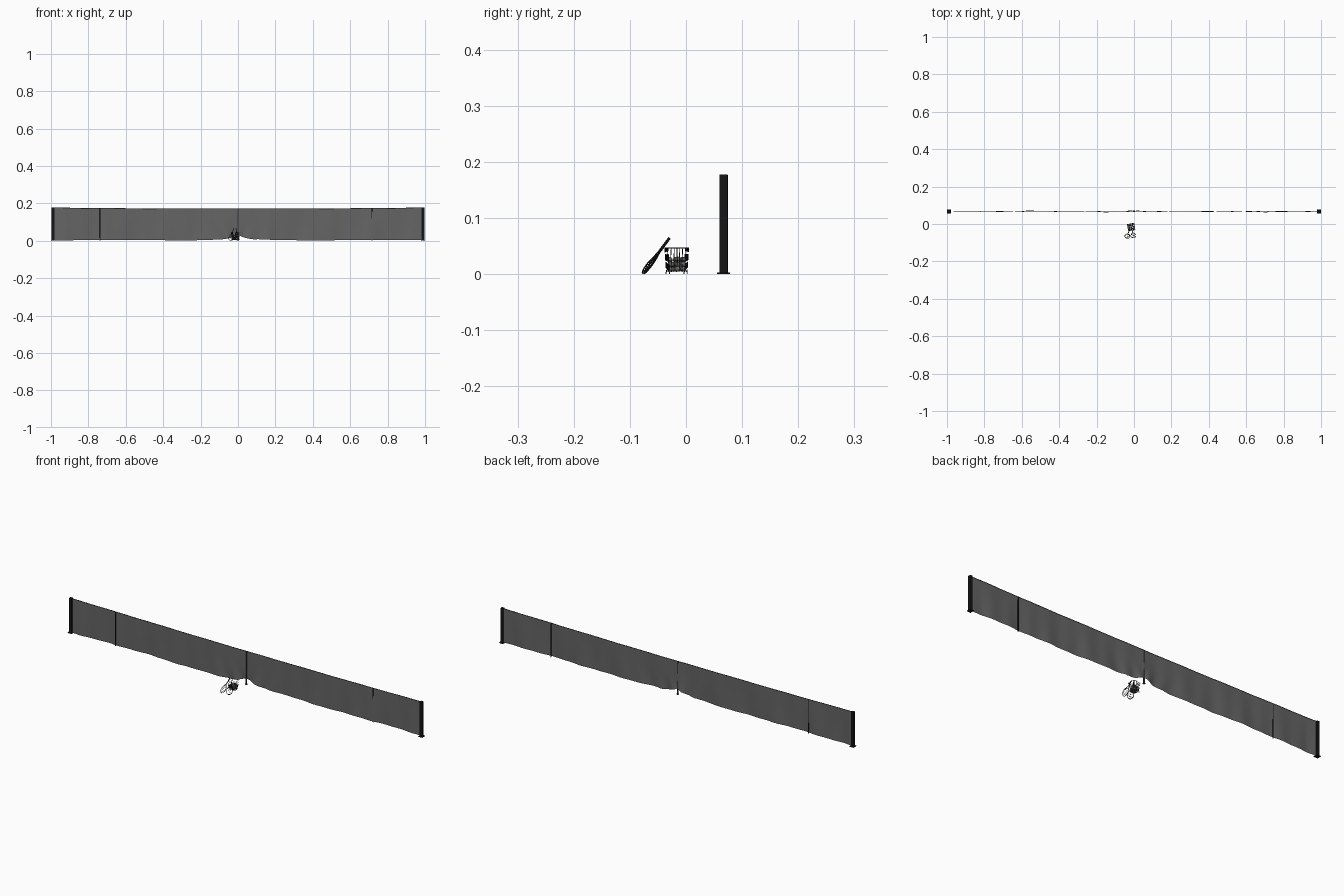
import bpy, bmesh, math, random
from mathutils import Vector, Matrix

if "Cube" in bpy.data.objects:
    bpy.data.objects.remove(bpy.data.objects["Cube"])
random.seed(4)
NET_Y = 0.067


def material(name, v):
    m = bpy.data.materials.new(name)
    m.diffuse_color = (v, v, v, 1)
    m.use_nodes = True
    m.node_tree.nodes["Principled BSDF"].inputs["Base Color"].default_value = m.diffuse_color
    return m


black, grey, dark = material("black", 0.008), material("net_grey", 0.13), material("dark", 0.04)


def finish(bm, name, mat, smooth=False):
    me = bpy.data.meshes.new(name)
    bm.to_mesh(me)
    bm.free()
    me.materials.append(mat)
    for p in me.polygons:
        p.use_smooth = smooth
    ob = bpy.data.objects.new(name, me)
    bpy.context.collection.objects.link(ob)
    return ob


def box(name, size, loc, mat, bevel=0):
    bm = bmesh.new()
    bmesh.ops.create_cube(bm, size=1)
    bmesh.ops.scale(bm, vec=size, verts=bm.verts)
    bmesh.ops.translate(bm, vec=loc, verts=bm.verts)
    ob = finish(bm, name, mat)
    if bevel:
        b = ob.modifiers.new("bevel", 'BEVEL')
        b.width, b.segments = bevel, 2
    return ob


def wires(name, paths, radius, mat, matrix=None):
    """Round wires; paths = list of (points, closed)."""
    cu = bpy.data.curves.new(name, 'CURVE')
    cu.dimensions = '3D'
    cu.bevel_depth, cu.bevel_resolution, cu.use_fill_caps = radius, 1, True
    for pts, closed in paths:
        s = cu.splines.new('POLY')
        s.points.add(len(pts) - 1)
        for p, q in zip(s.points, pts):
            p.co = (*q, 1)
        s.use_cyclic_u = closed
    cu.materials.append(mat)
    ob = bpy.data.objects.new(name, cu)
    bpy.context.collection.objects.link(ob)
    if matrix:
        ob.matrix_world = matrix
    return ob


# Net: sagging top, wrinkled cloth, bottom gathered up at the centre strap
def top_z(x):
    return 0.1705 + 0.006 * x * x


def bottom_z(x):
    return 0.002 + 0.030 * math.exp(-abs(x) / 0.05) + 0.0015 * (1 + math.sin(9 * x + 1)) * (abs(x) > 0.1)


def net_y(x, t):
    a = 0.0007 + 0.0018 * t
    fold = math.sin(23 * x + 1.5 * t) + 0.6 * math.sin(57 * x + 2) + 0.5 * math.sin(8 * x)
    gather = 0.004 * t ** 3 * math.exp(-abs(x) / 0.12) * math.sin(60 * abs(x) ** 0.8 + 5 * t)
    edge = min(1, (0.985 - abs(x)) / 0.06)
    return NET_Y + (a * fold + gather) * edge


bm = bmesh.new()
NX, NZ = 320, 16
rows = []
for i in range(NX + 1):
    x = -0.983 + 1.966 * i / NX
    col = []
    for j in range(NZ + 1):
        t = j / NZ
        col.append(bm.verts.new((x, net_y(x, t), top_z(x) + (bottom_z(x) - top_z(x)) * t)))
    rows.append(col)
for a, b in zip(rows, rows[1:]):
    for j in range(NZ):
        bm.faces.new((a[j], a[j + 1], b[j + 1], b[j]))
finish(bm, "net", grey, True)

# Top cable and centre strap
xs = [-0.983 + 1.966 * i / 60 for i in range(61)]
wires("top_cable", [([(x, net_y(x, 0), top_z(x)) for x in xs], False)], 0.0012, dark)
box("centre_strap", (0.007, 0.004, 0.17), (0, NET_Y, 0.085), dark)
box("strap_anchor", (0.010, 0.008, 0.004), (0, NET_Y, 0.002), dark)

# Posts with base plates and caps
for sx, side in ((-1, "left"), (1, "right")):
    x = sx * 0.989
    box(side + "_post", (0.015, 0.015, 0.178), (x, NET_Y, 0.089), black, 0.0015)
    box(side + "_post_base", (0.022, 0.023, 0.003), (x, NET_Y, 0.0015), black)

# Singles sticks
for x, side in ((-0.737, "left"), (0.716, "right")):
    wires(side + "_net_stick", [([(x, NET_Y, 0), (x, NET_Y, top_z(x))], False)], 0.0026, black)

# Wire basket
BM = Matrix.Translation((-0.015, -0.0165, 0)) @ Matrix.Rotation(math.radians(10), 4, 'Z')
Z0, Z1 = 0.004, 0.047


def half(z):
    return 0.0162 + 0.0024 * (z - Z0) / (Z1 - Z0)


def ring(z):
    h = half(z)
    return [(-h, -h, z), (h, -h, z), (h, h, z), (-h, h, z)]


N = 7
bars = []
for k in range(N + 1):
    u = -1 + 2 * k / N
    a, b = half(Z0), half(Z1)
    for s in (-1, 1):
        bars.append(([(u * a, s * a, Z0), (u * b, s * b, Z1)], False))
        bars.append(([(s * a, u * a, Z0), (s * b, u * b, Z1)], False))
    bars.append(([(u * a, -a, Z0), (u * a, a, Z0)], False))
    bars.append(([(-a, u * a, Z0), (a, u * a, Z0)], False))
wires("basket_bars", bars, 0.00035, black, BM)
wires("basket_hoops", [(ring(z), True) for z in (Z0, 0.014, 0.024, 0.036)], 0.0004, black, BM)
wires("basket_rim", [(ring(Z1), True)], 0.0009, black, BM)
h = half(Z0)
wires("basket_feet", [([(sx * h, sy * h, 0), (sx * h, sy * h, Z0)], False)
                      for sx in (-1, 1) for sy in (-1, 1)], 0.0009, black, BM)

# Balls piled in the basket
bm = bmesh.new()
R = 0.0047
for layer in range(3):
    n = 3
    for i in range(n):
        for j in range(n):
            if layer == 2 and random.random() < 0.3:
                continue
            p = Vector(((i - 1) * 0.0104 + random.uniform(-.0006, .0006),
                        (j - 1) * 0.0104 + random.uniform(-.0006, .0006),
                        Z0 + R + layer * 0.0085 + random.uniform(0, .001)))
            bmesh.ops.create_uvsphere(bm, u_segments=16, v_segments=10, radius=R,
                                      matrix=BM @ Matrix.Translation(p))
finish(bm, "balls", grey, True)


# Rackets leaning on the basket, head down (local +Y runs from head tip to handle)
def racket(side, foot, tip):
    foot, tip = Vector(foot), Vector(tip)
    yv = (tip - foot).normalized()
    xv = yv.cross(Vector((0, 0, 1))).normalized()
    M = Matrix((xv, yv, xv.cross(yv))).transposed().to_4x4()
    M.translation = foot
    L = (tip - foot).length
    hw, hl = 0.0145, 0.0195
    cy = hl + 0.001
    oval = [(hw * math.cos(a), cy + hl * math.sin(a), 0)
            for a in (2 * math.pi * k / 32 for k in range(32))]
    wires(side + "_racket_frame", [(oval, True)], 0.0012, black, M)
    strings = []
    for k in range(-5, 6):
        u = k / 6
        c = math.sqrt(1 - u * u)
        strings.append(([(u * hw, cy - c * hl, 0), (u * hw, cy + c * hl, 0)], False))
        strings.append(([(-c * hw, cy + u * hl, 0), (c * hw, cy + u * hl, 0)], False))
    wires(side + "_racket_strings", strings, 0.00015, dark, M)
    throat = L - 0.030
    wires(side + "_racket_throat",
          [([(s * hw * 0.75, cy + hl * 0.66, 0), (s * 0.004, cy + hl + 0.006, 0),
             (s * 0.0008, cy + hl + 0.013, 0)], False) for s in (-1, 1)], 0.001, black, M)
    wires(side + "_racket_handle", [([(0, cy + hl + 0.011, 0), (0, L, 0)], False)], 0.0019, black, M)


racket("left", (-0.040, -0.0775, 0.001), (-0.024, -0.030, 0.065))
racket("right", (-0.001, -0.0745, 0.001), (-0.011, -0.029, 0.064))
